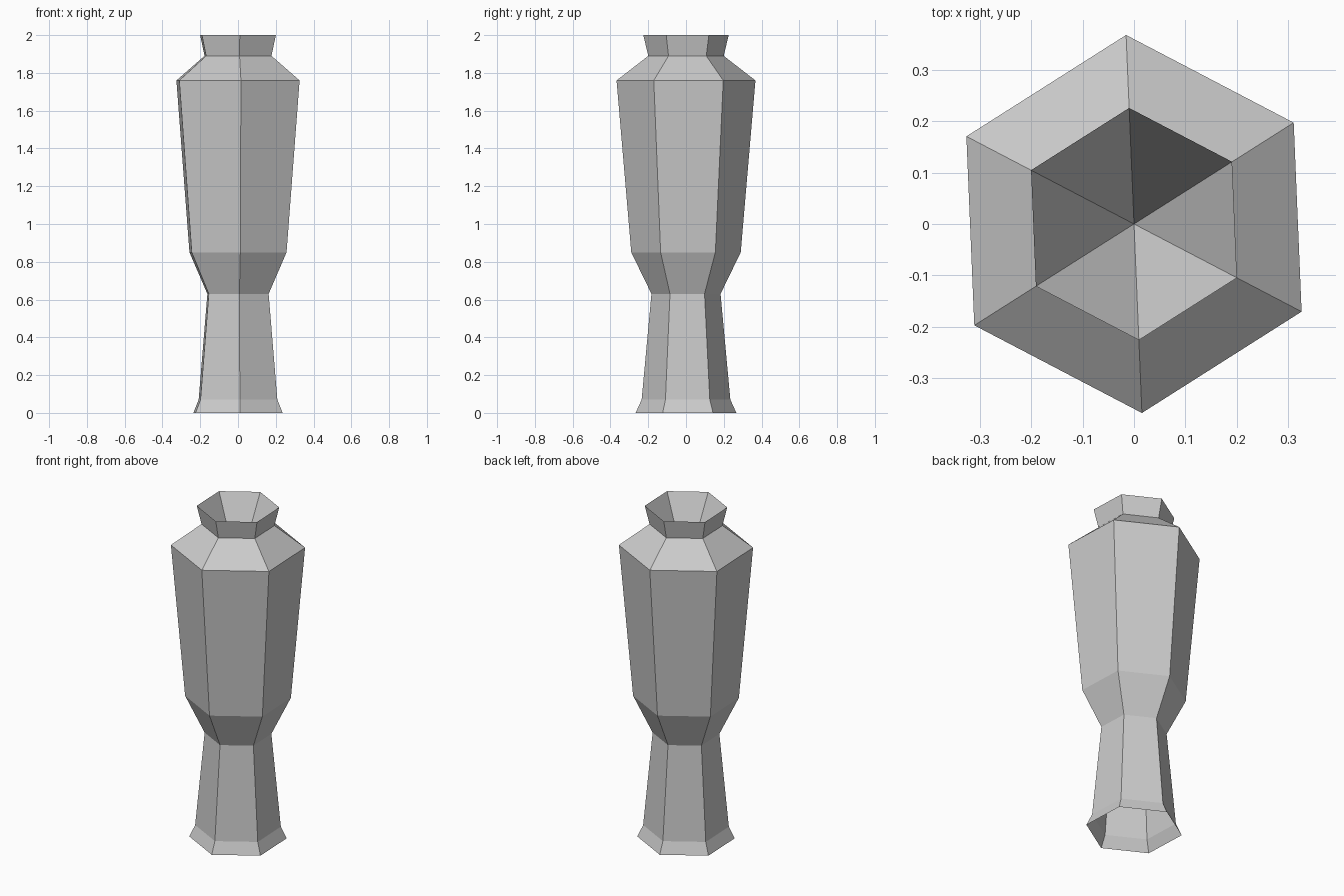
import bpy, bmesh, math

if "Cube" in bpy.data.objects:
    bpy.data.objects.remove(bpy.data.objects["Cube"])

SIDES = 6
TURN = math.radians(32.4)

# Vase silhouette, foot to rim: (radius, height)
PROFILE = [(0.267, 0.0), (0.235, 0.07), (0.183, 0.63), (0.29, 0.85),
           (0.368, 1.76), (0.20, 1.89), (0.226, 2.0)]
MOUTH_TIP = 1.6

grey = bpy.data.materials.new("grey clay")
grey.diffuse_color = (0.6, 0.6, 0.6, 1)
grey.use_nodes = True
grey.node_tree.nodes["Principled BSDF"].inputs["Base Color"].default_value = grey.diffuse_color

bm = bmesh.new()


def ring(radius, z):
    step = 2 * math.pi / SIDES
    return [bm.verts.new((radius * math.cos(TURN + i * step),
                          radius * math.sin(TURN + i * step), z))
            for i in range(SIDES)]


# Outer wall, open at the foot
rings = [ring(r, z) for r, z in PROFILE]
for low, high in zip(rings, rings[1:]):
    for i in range(SIDES):
        j = (i + 1) % SIDES
        bm.faces.new((low[i], low[j], high[j], high[i]))

# Funnel-shaped mouth
tip = bm.verts.new((0, 0, MOUTH_TIP))
for i in range(SIDES):
    bm.faces.new((rings[-1][i], rings[-1][(i + 1) % SIDES], tip))

mesh = bpy.data.meshes.new("vase")
bm.to_mesh(mesh)
bm.free()
mesh.materials.append(grey)
bpy.context.collection.objects.link(bpy.data.objects.new("vase", mesh))
